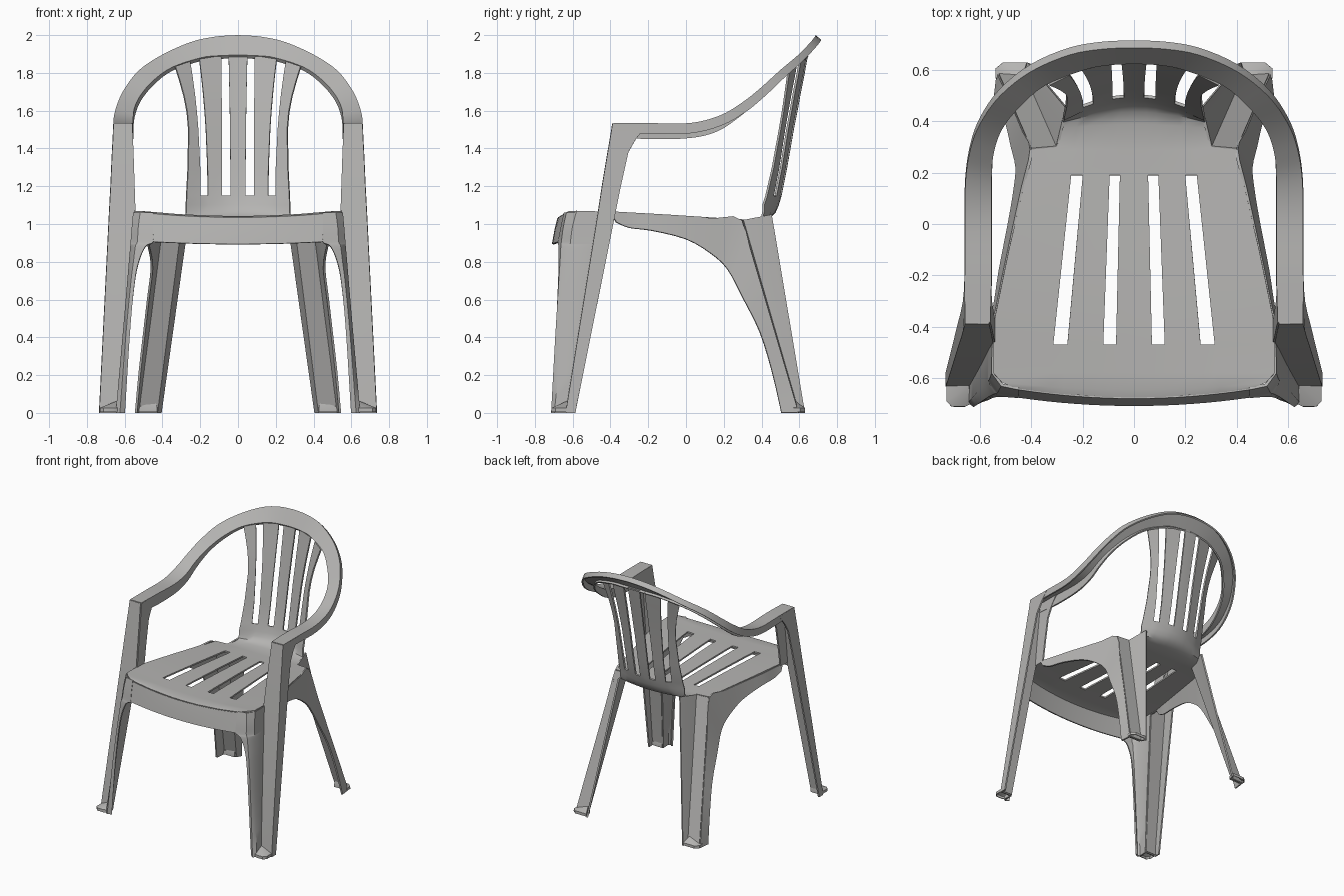
import bpy
import bmesh
from mathutils import Vector

cube = bpy.data.objects.get("Cube")
if cube:
    bpy.data.objects.remove(cube, do_unlink=True)

plastic = bpy.data.materials.new("grey_plastic")
plastic.use_nodes = True
plastic.diffuse_color = (0.46, 0.455, 0.445, 1)
shader = next(n for n in plastic.node_tree.nodes if n.type == 'BSDF_PRINCIPLED')
shader.inputs["Base Color"].default_value = plastic.diffuse_color
shader.inputs["Roughness"].default_value = 0.6


def lerp(start, end, t):
    return [a + (b - a) * t for a, b in zip(start, end)]


def smooth_rows(rows, steps=4):
    """Pass a smooth spline through rows of numbers, adding rows between."""
    result = []
    for i in range(len(rows) - 1):
        before = rows[max(i - 1, 0)]
        after = rows[min(i + 2, len(rows) - 1)]
        for s in range(steps):
            t = s / steps
            result.append([
                b + t * ((c - a) + t * ((2 * a - 5 * b + 4 * c - d)
                                        + t * (3 * (b - c) + d - a))) / 2
                for a, b, c, d in zip(before, rows[i], rows[i + 1], after)])
    result.append(list(rows[-1]))
    return result


def sheet(name, rows, mirrored=True, closed=False, keep=None, thickness=0.012):
    """Skin neighbouring rows of points into a thin moulded panel."""
    bm = bmesh.new()
    grid = [[bm.verts.new(p) for p in row] for row in rows]
    count = len(rows[0])
    for r in range(len(grid) - 1):
        for c in range(count if closed else count - 1):
            if keep and not keep(r, c):
                continue
            n = (c + 1) % count
            bm.faces.new((grid[r][c], grid[r][n], grid[r + 1][n], grid[r + 1][c]))
    bmesh.ops.remove_doubles(bm, verts=bm.verts[:], dist=0.0005)
    loose = [v for v in bm.verts if not v.link_faces]
    bmesh.ops.delete(bm, geom=loose, context='VERTS')
    bmesh.ops.recalc_face_normals(bm, faces=bm.faces[:])
    mesh = bpy.data.meshes.new(name)
    bm.to_mesh(mesh)
    bm.free()
    mesh.materials.append(plastic)
    obj = bpy.data.objects.new(name, mesh)
    bpy.context.collection.objects.link(obj)
    if mirrored:
        mirror = obj.modifiers.new("mirror", 'MIRROR')
        mirror.use_clip = True
    shell = obj.modifiers.new("shell", 'SOLIDIFY')
    shell.thickness = thickness
    shell.offset = 0
    bpy.ops.object.select_all(action='DESELECT')
    obj.select_set(True)
    bpy.context.view_layer.objects.active = obj
    bpy.ops.object.convert(target='MESH')
    bpy.ops.object.shade_smooth_by_angle(angle=0.6)
    return obj


# Seat and backrest: one panel with slots
# centre y, centre z, half width, y bow, z bow, slotted until next row
seat_rows = [
    (-.675, 1.03, .46, .17, .1, False),
    (-.645, 1.037, .515, .1, .1, False),
    (-.58, 1.037, .55, 0, .09, False),
    (-.47, 1.037, .55, 0, .08, True),
    (-.4, 1.037, .55, 0, .08, True),
    (-.1, 1.03, .488, 0, .06, True),
    (.19, 1.02, .42, 0, .03, False),
    (.29, 1.018, .4, 0, .01, False),
    (.3, 1.018, .3, 0, 0, False),
    (.39, 1.02, .285, -.2, 0, False),
    (.44, 1.035, .278, -.5, 0, False),
    (.47, 1.065, .275, -.8, 0, False),
]
back_rows = [
    (.485, 1.1, .275, -1, 0, False),
    (.5, 1.15, .273, -1, 0, True),
    (.53, 1.3, .265, -1, 0, True),
    (.565, 1.5, .262, -1, 0, True),
    (.585, 1.6, .27, -1, -.1, True),
    (.603, 1.7, .287, -.95, -.25, True),
    (.623, 1.8, .31, -.9, -.4, True),
    (.64, 1.895, .333, -.85, -.55, False),
]


def panel_row(row, slots):
    y, z, width, bow_y, bow_z, _ = row
    half = list(slots) + [width]
    xs = [-x for x in reversed(half)] + [0] + half
    return [(x, y + bow_y * x * x, z + bow_z * x * x) for x in xs]


points = []
for row in seat_rows:
    t = (row[0] + .47) / .66
    points.append(panel_row(row, lerp((.07, .12, .26, .315), (.055, .095, .2, .245), t)))
for row in back_rows:
    t = max(0, (row[1] - 1.15) / .745) ** 2
    points.append(panel_row(row, lerp((.04, .085, .16, .2), (.05, .09, .205, .255), t)))
slotted = [row[-1] for row in seat_rows + back_rows]
sheet("seat_and_backrest", points, mirrored=False,
      keep=lambda r, c: not (slotted[r] and c in (1, 3, 6, 8)))

# Arms and back hoop: a channel running from the arm front to the top centre
# outer x y z, inner x y z, outer flange depth, inner flange depth
hoop = [
    (.655, -.385, 1.53, .565, -.385, 1.53, .05, .07),
    (.655, -.2, 1.53, .56, -.2, 1.53, .05, .08),
    (.655, .02, 1.53, .56, .02, 1.525, .05, .07),
    (.652, .18, 1.57, .56, .16, 1.55, .05, .06),
    (.632, .3, 1.64, .553, .27, 1.61, .05, .045),
    (.595, .395, 1.715, .52, .37, 1.68, .045, .03),
    (.52, .5, 1.81, .45, .46, 1.76, .04, .025),
    (.4, .595, 1.89, .35, .545, 1.83, .036, .02),
    (.25, .66, 1.957, .2, .605, 1.88, .034, .02),
    (.12, .683, 1.986, .1, .625, 1.892, .034, .02),
    (0, .688, 1.994, 0, .63, 1.895, .034, .02),
]
channel = []
for station in smooth_rows(hoop):
    outer, inner = Vector(station[:3]), Vector(station[3:6])
    lean = min(1, max(0, (outer.z - 1.53) / .4))
    down = Vector((0, lean, -1)).normalized()
    channel.append([outer + down * station[6], outer, inner, inner + down * station[7]])
sheet("arms_and_hoop", channel)

# Front struts: z, outer x, inner x, front y, rear y
strut = [
    (1.53, .655, .565, -.385, -.2),
    (1.45, .658, .562, -.398, -.265),
    (1.38, .662, .559, -.41, -.305),
    (1.2, .67, .553, -.44, -.345),
    (1.05, .678, .548, -.463, -.375),
    (.03, .729, .638, -.628, -.58),
    (0, .73, .64, -.63, -.585),
]
sheet("front_struts", [[(xo, yr, z), (xo, yf, z), (xi, yf, z)]
                       for z, xo, xi, yf, yr in strut])
sheet("strut_inner_flanges", [[(xi, yf, z), (xi, yr, z)]
                              for z, xo, xi, yf, yr in strut[:5]])

# Front legs: z, strut corner x y, side x y, front x y, arch edge x y
front_leg = [
    (1.06, .548, -.46, .55, -.58, .515, -.628, .45, -.641),
    (.98, .555, -.475, .557, -.6, .525, -.645, .45, -.658),
    (.905, .562, -.487, .563, -.61, .53, -.655, .45, -.672),
    (.88, .564, -.49, .565, -.613, .54, -.658, .49, -.67),
    (.8, .57, -.503, .572, -.62, .55, -.662, .525, -.668),
    (.68, .58, -.523, .582, -.63, .565, -.67, .548, -.672),
    (.4, .604, -.568, .606, -.655, .592, -.687, .575, -.683),
    (0, .64, -.63, .642, -.695, .625, -.708, .602, -.69),
]
sheet("front_legs", [[(row[i], row[i + 1], row[0]) for i in (1, 3, 5, 7)]
                     for row in smooth_rows(front_leg)])

# Front apron below the seat edge
apron = []
for i in range(9):
    x = .45 * i / 8
    apron.append([(x, -.675 + .17 * x * x, 1.03 + .1 * x * x),
                  (x, -.69 + .16 * x * x, .97),
                  (x, -.704 + .16 * x * x, .893 + .06 * x * x)])
sheet("front_apron", apron)

# Side skirts flowing into the rear legs: upper crease, lower arch edge
skirt = [
    (.55, -.4, 1.06, .555, -.37, 1.01),
    (.528, -.3, 1.052, .54, -.3, .98),
    (.508, -.2, 1.045, .522, -.18, .965),
    (.465, 0, 1.038, .487, 0, .92),
    (.432, .15, 1.03, .465, .13, .845),
    (.4, .29, 1.02, .457, .22, .76),
    (.43, .36, .78, .475, .3, .61),
    (.465, .443, .5, .496, .39, .43),
    (.498, .517, .25, .52, .455, .22),
    (.53, .59, 0, .54, .505, 0),
]
sheet("side_skirts", [[row[:3], row[3:]] for row in smooth_rows(skirt, 3)])
sheet("rear_legs", [
    [(.4, .29, 1.02), (.3, .3, 1.02), (.268, .43, 1.045), (.262, .452, 1.05)],
    [(.53, .59, 0), (.43, .595, 0), (.415, .622, 0), (.41, .628, 0)],
])


# Feet: low pads rising to a point in the corner of each leg
def foot(name, outline, apex):
    base = [(x, y, .006) for x, y in outline]
    rim = [(x, y, .025) for x, y in outline]
    sheet(name, [base, rim, [apex] * len(outline)], closed=True, thickness=0.006)


foot("front_feet", [(.64, -.7), (.66, -.71), (.71, -.71), (.729, -.69),
                    (.729, -.62), (.64, -.62)], (.645, -.632, .06))
foot("rear_feet", [(.42, .628), (.51, .628), (.538, .605), (.538, .57),
                   (.43, .57)], (.437, .58, .06))
